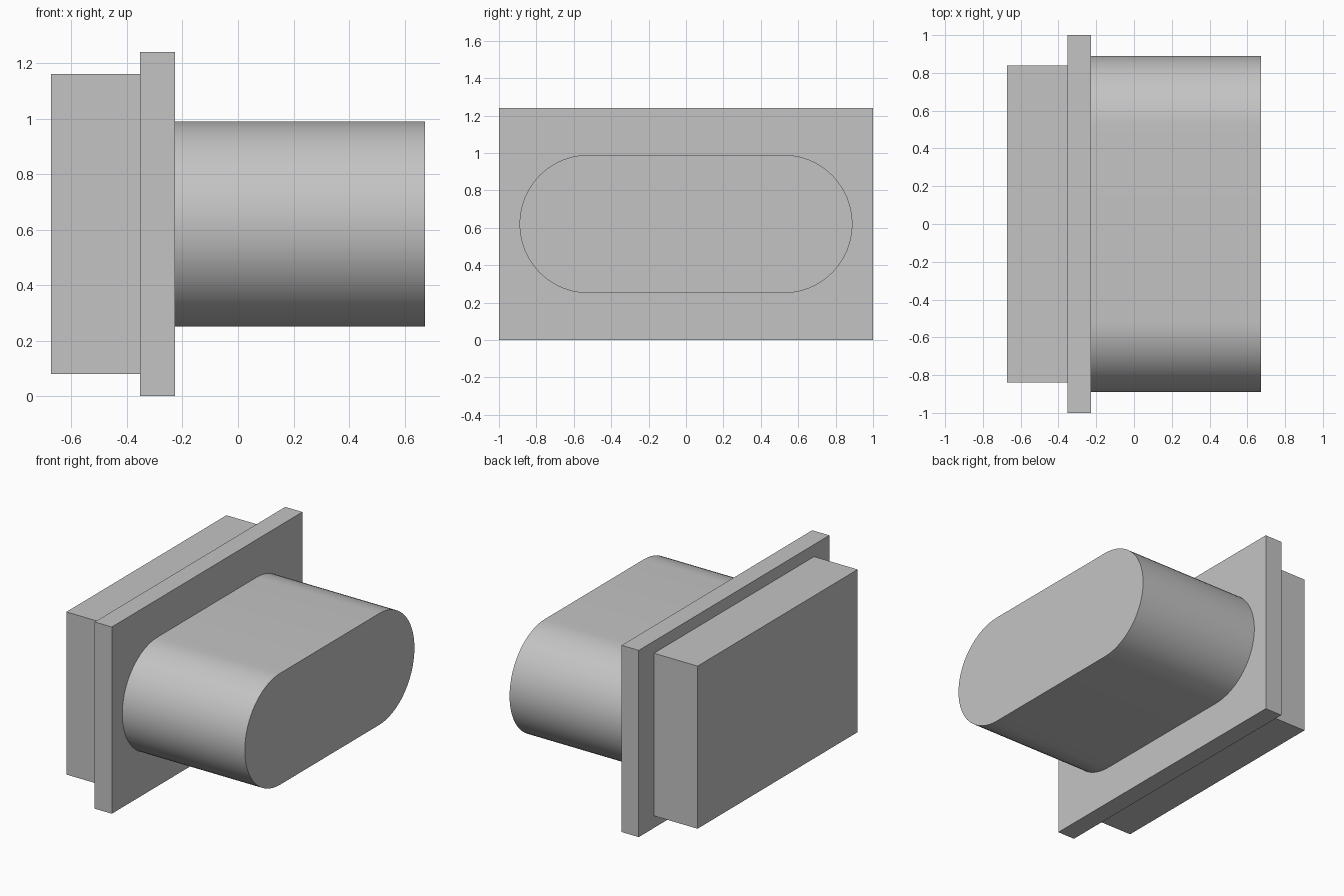
import bpy
import bmesh
from math import cos, sin, pi, radians

cube = bpy.data.objects.get("Cube")
if cube:
    bpy.data.objects.remove(cube, do_unlink=True)

# Single grey finish
grey = bpy.data.materials.new("plain grey")
grey.use_nodes = True
colour = (0.55, 0.55, 0.55, 1)
grey.diffuse_color = colour
grey.node_tree.nodes["Principled BSDF"].inputs["Base Color"].default_value = colour

MID_Z = 0.62


def extrude_x(name, profile, x0, x1):
    """Extrude a closed (y, z) profile, centred on the mid height, along x."""
    bm = bmesh.new()
    base = bm.faces.new([bm.verts.new((x0, y, MID_Z + z)) for y, z in profile])
    result = bmesh.ops.extrude_face_region(bm, geom=[base], use_keep_orig=True)
    moved = [v for v in result["geom"] if isinstance(v, bmesh.types.BMVert)]
    bmesh.ops.translate(bm, verts=moved, vec=(x1 - x0, 0, 0))
    bmesh.ops.recalc_face_normals(bm, faces=bm.faces)
    mesh = bpy.data.meshes.new(name)
    bm.to_mesh(mesh)
    bm.free()
    mesh.materials.append(grey)
    obj = bpy.data.objects.new(name, mesh)
    bpy.context.collection.objects.link(obj)
    return obj


def rectangle(half_y, half_z):
    return [(-half_y, -half_z), (half_y, -half_z), (half_y, half_z), (-half_y, half_z)]


def slot(half_y, radius, steps=32):
    """Outline with straight top and bottom and semicircular ends."""
    points = []
    for side in (1, -1):
        for i in range(steps + 1):
            a = -pi / 2 + pi * i / steps
            points.append((side * (half_y - radius + radius * cos(a)),
                           side * radius * sin(a)))
    return points


# Rear block, flange plate and rounded plug
extrude_x("rear_block", rectangle(0.84, 0.54), -0.673, -0.353)
extrude_x("flange_plate", rectangle(1.0, MID_Z), -0.353, -0.227)
plug = extrude_x("rounded_plug", slot(0.89, 0.37), -0.227, 0.673)

# Smooth the curved ends, keep the rims sharp
bpy.ops.object.select_all(action="DESELECT")
plug.select_set(True)
bpy.context.view_layer.objects.active = plug
bpy.ops.object.shade_smooth_by_angle(angle=radians(30))
